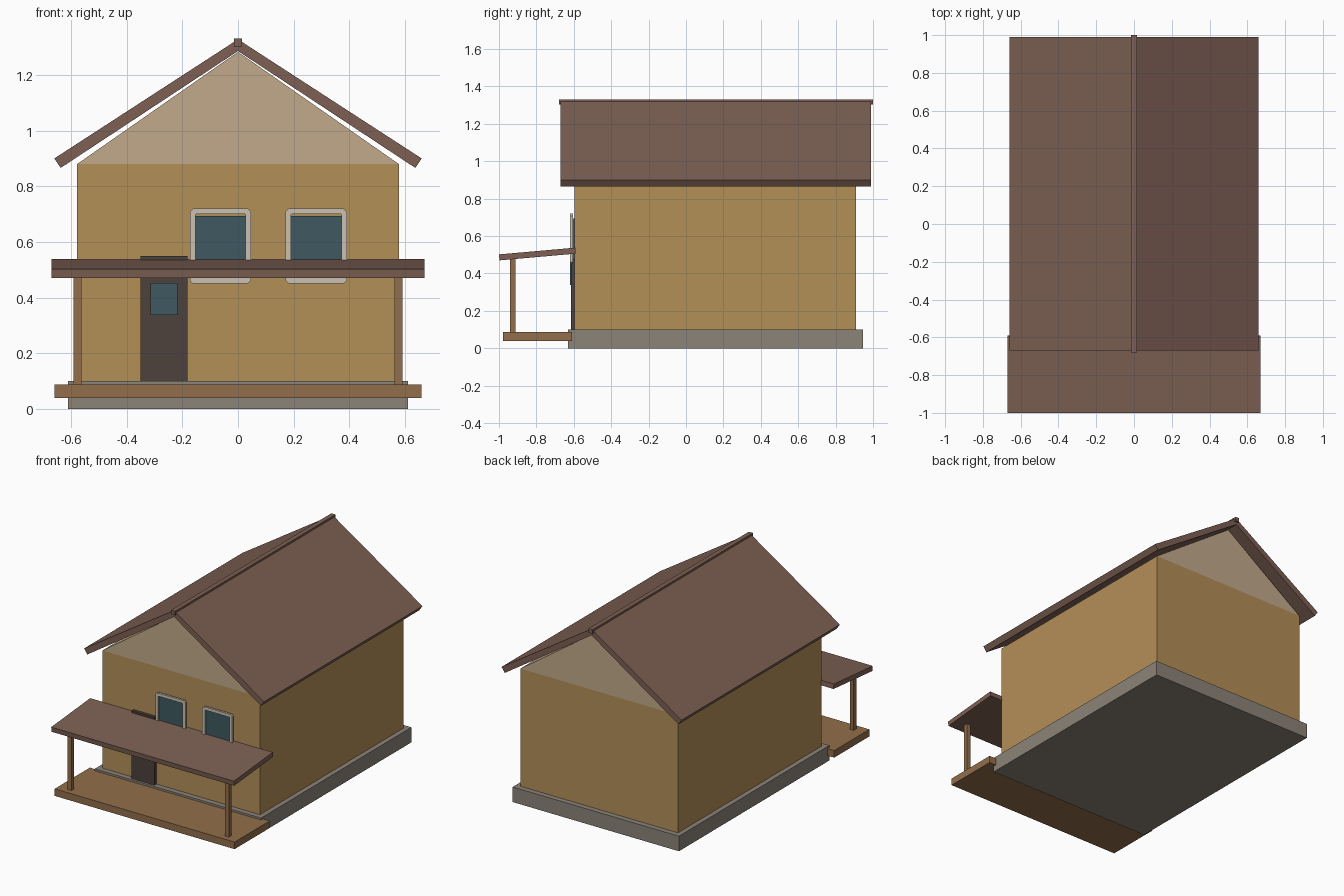
import bpy

if "Cube" in bpy.data.objects:
    bpy.data.objects.remove(bpy.data.objects["Cube"])


def material(name, rgb):
    # sRGB 0-255 to linear
    m = bpy.data.materials.new(name)
    m.diffuse_color = [(c / 255) ** 2.2 for c in rgb] + [1]
    m.use_nodes = True
    m.node_tree.nodes["Principled BSDF"].inputs["Base Color"].default_value = m.diffuse_color
    return m


WALL = material("ochre_plaster", (178, 142, 88))
GABLE = material("pale_plaster", (192, 168, 138))
ROOF = material("roof_brown", (124, 96, 84))
STONE = material("stone", (138, 130, 120))
WOOD = material("porch_wood", (145, 110, 76))
DOOR = material("dark_wood", (78, 67, 62))
GLASS = material("glass", (65, 90, 97))
TRIM = material("trim", (202, 193, 176))


def mesh_object(name, verts, faces, mat):
    me = bpy.data.meshes.new(name)
    me.from_pydata(verts, [], faces)
    me.materials.append(mat)
    ob = bpy.data.objects.new(name, me)
    bpy.context.collection.objects.link(ob)
    return ob


def prism(name, profile, axis, a, b, mat):
    """Extrude a counter-clockwise 2D profile (u, z) along x or y from a to b."""
    n = len(profile)
    place = (lambda u, z, t: (t, u, z)) if axis == 'x' else (lambda u, z, t: (u, t, z))
    verts = [place(u, z, t) for t in (a, b) for u, z in profile]
    faces = [[i, (i + 1) % n, (i + 1) % n + n, i + n] for i in range(n)]
    faces += [list(range(n))[::-1], list(range(n, 2 * n))]
    if axis == 'y':
        faces = [f[::-1] for f in faces]
    return mesh_object(name, verts, faces, mat)


def box(name, x, y, z, mat):
    return prism(name, [(y[0], z[0]), (y[1], z[0]), (y[1], z[1]), (y[0], z[1])],
                 'x', x[0], x[1], mat)


def chamfered(x, z, c):
    (x0, x1), (z0, z1) = x, z
    return [(x0 + c, z0), (x1 - c, z0), (x1, z0 + c), (x1, z1 - c),
            (x1 - c, z1), (x0 + c, z1), (x0, z1 - c), (x0, z0 + c)]


def window_frame(name, x, z, w, y0, y1):
    """Ring with clipped outer corners around a rectangular opening."""
    outer = chamfered(x, z, 0.012)
    inner = chamfered((x[0] + w, x[1] - w), (z[0] + w, z[1] - w), 0.002)
    verts = [(u, y, v) for y in (y0, y1) for ring in (outer, inner) for u, v in ring]
    faces = []
    for i in range(8):
        j = (i + 1) % 8
        faces += [(i, j, j + 8, i + 8), (i + 16, i + 24, j + 24, j + 16),
                  (i, i + 16, j + 16, j), (i + 8, j + 8, j + 24, i + 24)]
    return mesh_object(name, verts, faces, TRIM)


# House body
box("foundation", (-0.61, 0.61), (-0.63, 0.945), (0, 0.1), STONE)
box("walls", (-0.578, 0.578), (-0.595, 0.91), (0.1, 0.88), WALL)
prism("gable", [(-0.578, 0.88), (0.578, 0.88), (0, 1.283)], 'y', -0.595, 0.91, GABLE)

# Main roof: one slope, mirrored, plus ridge cap
slope = prism("roof_slopes", [(0, 1.286), (0.637, 0.866), (0.66, 0.9), (0, 1.328)],
              'y', -0.67, 0.99, ROOF)
slope.modifiers.new("mirror", 'MIRROR').use_clip = True
box("ridge_cap", (-0.015, 0.015), (-0.68, 1.0), (1.303, 1.331), ROOF)

# Door with pane
box("door", (-0.351, -0.182), (-0.615, -0.595), (0.1, 0.55), DOOR)
box("door_pane", (-0.315, -0.218), (-0.621, -0.61), (0.338, 0.452), GLASS)

# Windows
for side, cx in (("left", -0.063), ("right", 0.281)):
    box(side + "_window_glass", (cx - 0.091, cx + 0.091), (-0.609, -0.595),
        (0.475, 0.694), GLASS)
    window_frame(side + "_window_frame", (cx - 0.11, cx + 0.11), (0.45, 0.72),
                 0.02, -0.619, -0.605)

# Porch
box("porch_deck", (-0.66, 0.66), (-0.978, -0.61), (0.04, 0.087), WOOD)
for side, s in (("left", -1), ("right", 1)):
    cx = s * 0.577
    box(side + "_porch_post", (cx - 0.014, cx + 0.014), (-0.94, -0.912), (0.087, 0.49), WOOD)
prism("porch_roof", [(-0.997, 0.47), (-0.589, 0.506), (-0.592, 0.538), (-1.0, 0.502)],
      'x', -0.67, 0.67, ROOF)
